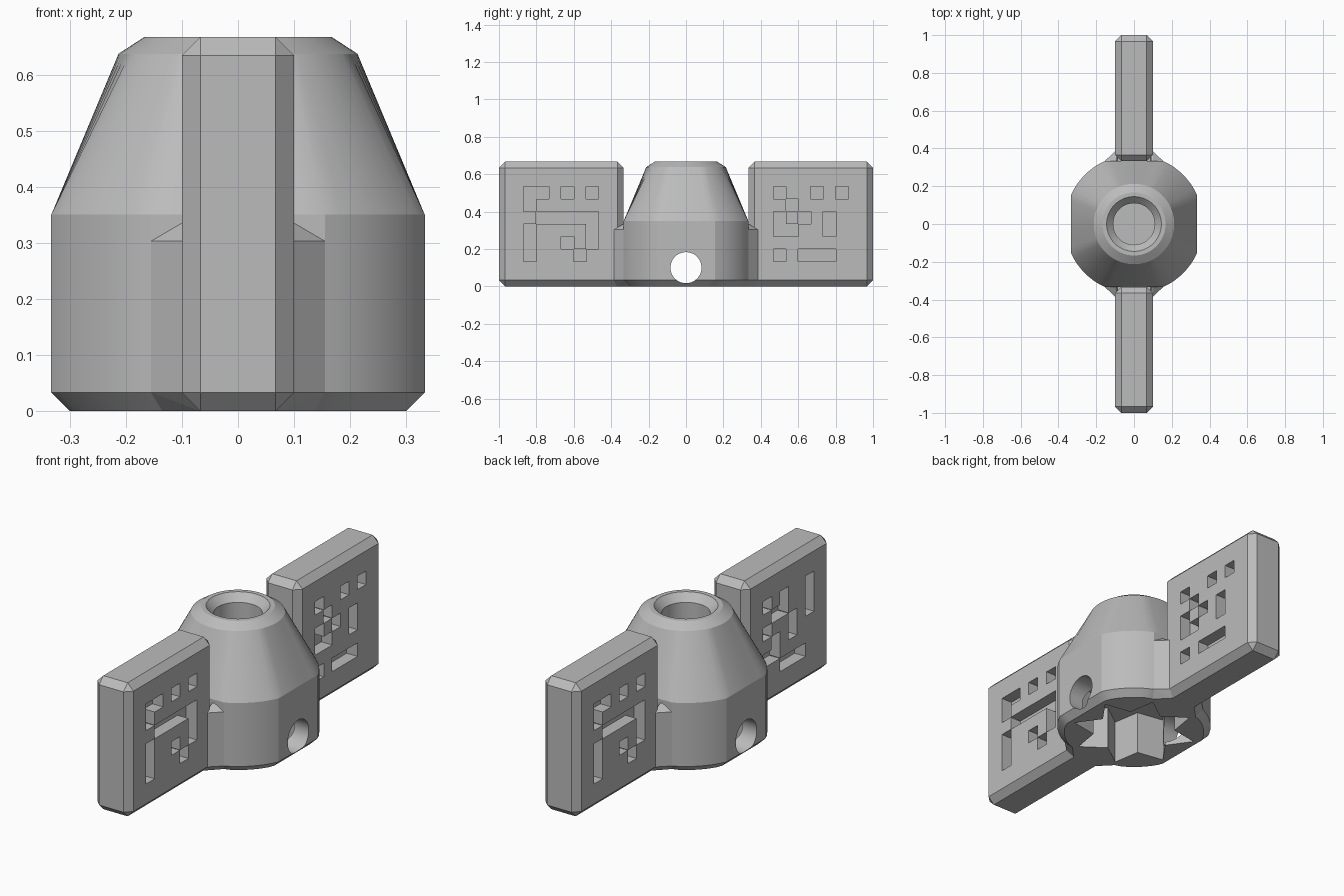
import bpy, bmesh
from math import sin, cos, radians
from mathutils import Vector

cube = bpy.data.objects.get("Cube")
if cube:
    bpy.data.objects.remove(cube, do_unlink=True)

grey = bpy.data.materials.new("plain_grey")
grey.use_nodes = True
grey.diffuse_color = (0.5, 0.5, 0.5, 1)
grey.node_tree.nodes["Principled BSDF"].inputs["Base Color"].default_value = (0.5, 0.5, 0.5, 1)


def finish(name, bm):
    bmesh.ops.recalc_face_normals(bm, faces=bm.faces)
    mesh = bpy.data.meshes.new(name)
    bm.to_mesh(mesh)
    bm.free()
    mesh.materials.append(grey)
    obj = bpy.data.objects.new(name, mesh)
    bpy.context.collection.objects.link(obj)
    return obj


def activate(obj):
    bpy.ops.object.select_all(action='DESELECT')
    obj.select_set(True)
    bpy.context.view_layer.objects.active = obj


def cut(obj, cutter):
    cutter.hide_render = True
    mod = obj.modifiers.new("cut", 'BOOLEAN')
    mod.operation, mod.object, mod.solver = 'DIFFERENCE', cutter, 'EXACT'
    mod.use_self = True
    activate(obj)
    bpy.ops.object.modifier_apply(modifier=mod.name)
    bpy.data.objects.remove(cutter, do_unlink=True)


def loft(name, rings):
    """Skin a stack of equal rings and cap both ends."""
    bm = bmesh.new()
    loops = [[bm.verts.new(p) for p in ring] for ring in rings]
    n = len(loops[0])
    for a, b in zip(loops, loops[1:]):
        for i in range(n):
            j = (i + 1) % n
            bm.faces.new((a[i], a[j], b[j], b[i]))
    bm.faces.new(loops[0])
    bm.faces.new(loops[-1])
    return finish(name, bm)


def ring(radius, z, flat=None, count=72):
    """Circle, optionally trimmed to a square of half width flat."""
    pts = []
    for i in range(count):
        a = radians(i * 360 / count)
        r = radius
        if flat:
            r = min(r, flat / max(abs(cos(a)), abs(sin(a))))
        pts.append((r * cos(a), r * sin(a), z))
    return pts


def add_box(bm, lo, hi):
    geo = bmesh.ops.create_cube(bm, size=1)
    lo, hi = Vector(lo), Vector(hi)
    for v in geo['verts']:
        v.co = Vector([(lo[k] + hi[k]) / 2 + v.co[k] * (hi[k] - lo[k]) for k in range(3)])


def chamfered_box(name, lo, hi, width):
    bm = bmesh.new()
    add_box(bm, lo, hi)
    bmesh.ops.bevel(bm, geom=bm.edges[:], offset=width, segments=1, affect='EDGES')
    return finish(name, bm)


def hull(name, points):
    bm = bmesh.new()
    for p in points:
        bm.verts.new(p)
    bmesh.ops.convex_hull(bm, input=bm.verts[:])
    return finish(name, bm)


# Central hub: squared round base tapering to a round top
hub = loft("hub", [ring(0.335, 0, 0.3), ring(0.368, 0.033, 0.333),
                   ring(0.368, 0.35, 0.333), ring(0.213, 0.637), ring(0.167, 0.667)])

# Countersunk bore in the top
cut(hub, loft("bore_cutter", [ring(0.11, 0.3), ring(0.11, 0.63),
                              ring(0.145, 0.667), ring(0.145, 0.75)]))

# Eight-pointed star socket in the underside
def star(z):
    pts = []
    for i in range(16):
        a = radians(22.5 * i)
        r = 0.3 if i % 2 else 0.195
        pts.append((r * cos(a), r * sin(a), z))
    return pts

cut(hub, loft("socket_cutter", [star(-0.1), star(0.22)]))

# Cross hole through the sides
cut(hub, loft("cross_cutter", [[(x, y * 1.0, z + 0.1) for y, z, _ in ring(0.083, 0, count=48)]
                               for x in (-0.6, 0.6)]))
activate(hub)
bpy.ops.object.shade_smooth_by_angle(angle=radians(22))

# Recessed pixel patterns, top row first, in order of increasing y
CELL, START, TOP, DEPTH = 0.0667, 0.467, 0.533, 0.06
HOOKS = ("## # #", "#.....", ".#####", "#....#", "#..#.#", "#...#.")
STEPS = ("#..#.#", ".#....", "#.#.#.", "##..#.", "......", "#.###.")
BARS = ("#.#..#", ".##..#", "#..#.#", ".#.#..", "##....", "..###.")


def pattern_cutter(rows, y0, side, flip):
    bm = bmesh.new()
    e = 0.0004
    for r, row in enumerate(rows):
        for c, mark in enumerate(row):
            if mark != "#":
                continue
            y = y0 + (5 - c if flip else c) * CELL
            z = TOP - (r + 1) * CELL
            xs = sorted((side * (0.1 - DEPTH), side * 0.2))
            add_box(bm, (xs[0], y - e, z - e), (xs[1], y + CELL + e, z + CELL + e))
    return finish("pattern_cutter", bm)


for tag, s in (("front", -1), ("back", 1)):
    # Wing plate with patterns on both faces
    ys = sorted((s * 0.333, s * 1.0))
    wing = chamfered_box(tag + "_wing", (-0.1, ys[0], 0), (0.1, ys[1], 0.667), 0.033)
    y0 = START if s > 0 else -START - 6 * CELL
    outer = HOOKS if s < 0 else STEPS
    inner = BARS if s < 0 else HOOKS
    cut(wing, pattern_cutter(outer, y0, 1, False))
    cut(wing, pattern_cutter(inner, y0, -1, True))

    # Root joining wing and hub
    hull(tag + "_wing_root",
         [(x * w, s * y, z) for x in (-1, 1) for y in (0.29, 0.42)
          for w, z in ((0.067, 0), (0.1, 0.033), (0.1, 0.3))])

    # Corner gussets with sloped tops
    for side_name, x in (("left", 1), ("right", -1)):
        hull(tag + "_" + side_name + "_gusset",
             [(x * px, s * py, pz) for px, py, pz in (
                 (0.09, 0.32, 0.335), (0.1, 0.333, 0.335),
                 (0.09, 0.385, 0.303), (0.1, 0.385, 0.303), (0.155, 0.333, 0.303),
                 (0.155, 0.32, 0.303), (0.1, 0.385, 0.033), (0.155, 0.333, 0.033),
                 (0.067, 0.37, 0), (0.135, 0.3, 0), (0.067, 0.3, 0))])
